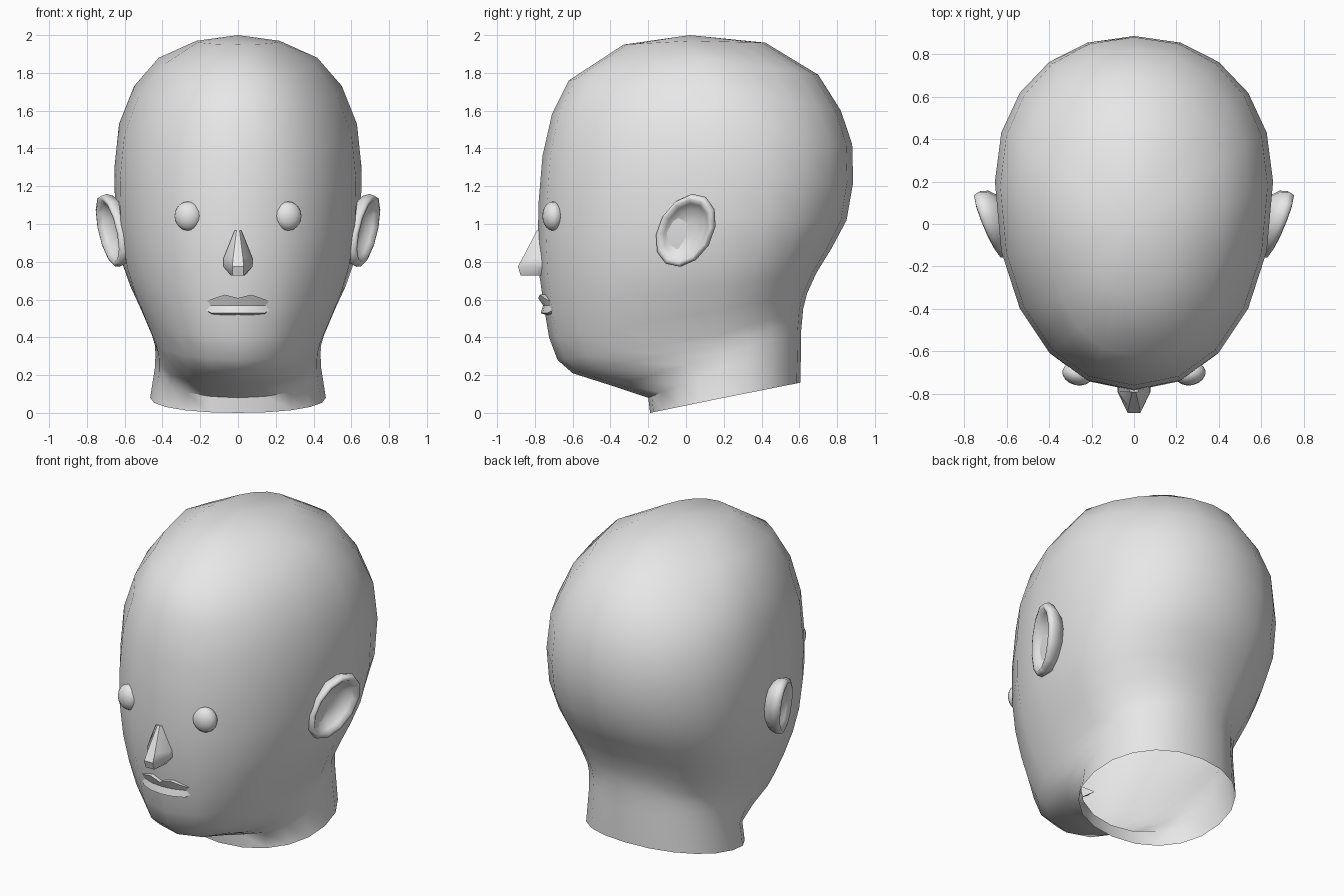
import bpy, bmesh, math
from mathutils import Vector

cube = bpy.data.objects.get("Cube")
if cube:
    bpy.data.objects.remove(cube, do_unlink=True)

clay = bpy.data.materials.new("light_grey")
clay.use_nodes = True
clay.diffuse_color = (0.8, 0.8, 0.8, 1)
for node in clay.node_tree.nodes:
    if node.type == 'BSDF_PRINCIPLED':
        node.inputs["Base Color"].default_value = (0.8, 0.8, 0.8, 1)


def finish(obj, angle):
    """Give the part its material and soft shading."""
    obj.data.materials.clear()
    obj.data.materials.append(clay)
    bpy.ops.object.select_all(action='DESELECT')
    obj.select_set(True)
    bpy.context.view_layer.objects.active = obj
    bpy.ops.object.shade_smooth_by_angle(angle=math.radians(angle))


def loft(name, rings, closed=True, start=None, cap_end=False, cap_start=False, angle=60):
    """Skin a list of equal-length point rings."""
    bm = bmesh.new()
    rows = [[bm.verts.new(p) for p in ring] for ring in rings]
    count = len(rows[0])
    for a, b in zip(rows, rows[1:]):
        for i in range(count if closed else count - 1):
            j = (i + 1) % count
            bm.faces.new((a[i], a[j], b[j], b[i]))
    if start:
        pole = bm.verts.new(start)
        for i in range(count):
            bm.faces.new((pole, rows[0][(i + 1) % count], rows[0][i]))
    if cap_start:
        bm.faces.new(rows[0])
    if cap_end:
        bm.faces.new(rows[-1])
    bmesh.ops.recalc_face_normals(bm, faces=bm.faces)
    mesh = bpy.data.meshes.new(name)
    bm.to_mesh(mesh)
    bm.free()
    obj = bpy.data.objects.new(name, mesh)
    bpy.context.collection.objects.link(obj)
    finish(obj, angle)
    return obj


def head_ring(front_y, front_z, back_y, back_z, half_width, side_z, centre_y, sides=20):
    """Tilted egg-shaped section through the head."""
    ring = []
    for i in range(sides):
        a = math.tau * i / sides
        c, s = math.cos(a), math.sin(a)
        end_y, end_z = (front_y, front_z) if c > 0 else (back_y, back_z)
        k = abs(c) ** 0.93
        x = math.copysign(abs(s) ** 0.93, s) * half_width
        ring.append((x, centre_y + (end_y - centre_y) * k, side_z + (end_z - side_z) * k))
    return ring


# Head and neck: crown down to the open neck edge
sections = [
    (-.33, 1.95, .42, 1.96, .22, 1.97, .03),
    (-.62, 1.76, .70, 1.79, .42, 1.88, .08),
    (-.71, 1.58, .82, 1.60, .55, 1.73, .14),
    (-.76, 1.36, .88, 1.42, .63, 1.53, .18),
    (-.78, 1.12, .885, 1.22, .655, 1.29, .2),
    (-.785, .90, .85, 1.02, .65, 1.04, .2),
    (-.775, .72, .77, .87, .615, .80, .18),
    (-.75, .55, .69, .74, .57, .67, .17),
    (-.725, .40, .64, .63, .51, .54, .17),
    (-.68, .28, .62, .55, .455, .41, .17),
    (-.60, .21, .615, .49, .44, .36, .18),
    (-.38, .14, .61, .44, .437, .31, .2),
    (-.20, .08, .61, .38, .44, .24, .2),
    (-.19, 0, .605, .16, .465, .08, .2),
]
loft("head", [head_ring(*s) for s in sections], start=(0, 0.02, 2))

# Ears: cupped ovals, angled out from the head
EAR_PROFILE = [(.65, -.09), (.93, -.045), (1, -.012), (.97, .015),
               (.86, .02), (.74, -.005), (.55, -.035), (.2, -.045)]
for side, label in ((1, "left"), (-1, "right")):
    centre = Vector((.672, -.003, .965))
    across, up = Vector((.06, .155, .02)), Vector((.035, .03, .193))
    out = across.cross(up).normalized()
    rings = []
    for scale, offset in EAR_PROFILE:
        ring = []
        for i in range(12):
            a = math.tau * i / 12
            p = centre + (across * math.cos(a) + up * math.sin(a)) * scale + out * offset
            ring.append((p.x * side, p.y, p.z))
        rings.append(ring)
    loft(label + "_ear", rings, cap_start=True, cap_end=True, angle=80)

    # Eyes: flattened balls set in the face
    bpy.ops.mesh.primitive_uv_sphere_add(segments=16, ring_count=10, radius=1,
                                         location=(.265 * side, -.705, 1.042))
    eye = bpy.context.object
    eye.name = label + "_eye"
    eye.scale = (.073, .055, .077)
    eye.rotation_euler.z = side * math.radians(12)
    finish(eye, 80)

# Nose: tapered wedge with a blunt tip
nose = []
for z, wide, ridge, tip in ((.965, .018, .008, -.79), (.82, .076, .026, -.865),
                            (.775, .078, .03, -.89), (.728, .037, .03, -.875)):
    half = [(wide, -.72), (wide, -.79), (ridge, tip)]
    nose.append([(x, y, z) for x, y in half] + [(-x, y, z) for x, y in reversed(half)])
loft("nose", nose, cap_start=True, cap_end=True, angle=40)

# Lips: overhanging upper lip above a sloping lower lip
half_lip = [(0, .608, .503), (.07, .626, .504), (.14, .602, .51), (.22, .572, .566)]
columns = [(-x, t, b) for x, t, b in reversed(half_lip[1:])] + half_lip
lips = []
for x, top, bottom in columns:
    y = -.745 + .075 * (x / .22) ** 2
    bulge = 1 - (abs(x) / .22) ** 3
    lips.append([(x, y + .05, top), (x, y - .037 * bulge, top), (x, y - .012 * bulge, .569),
                 (x, y - .024 * bulge, bottom + .025 * bulge), (x, y + .05, bottom)])
loft("lips", lips, cap_start=True, cap_end=True, angle=25)
